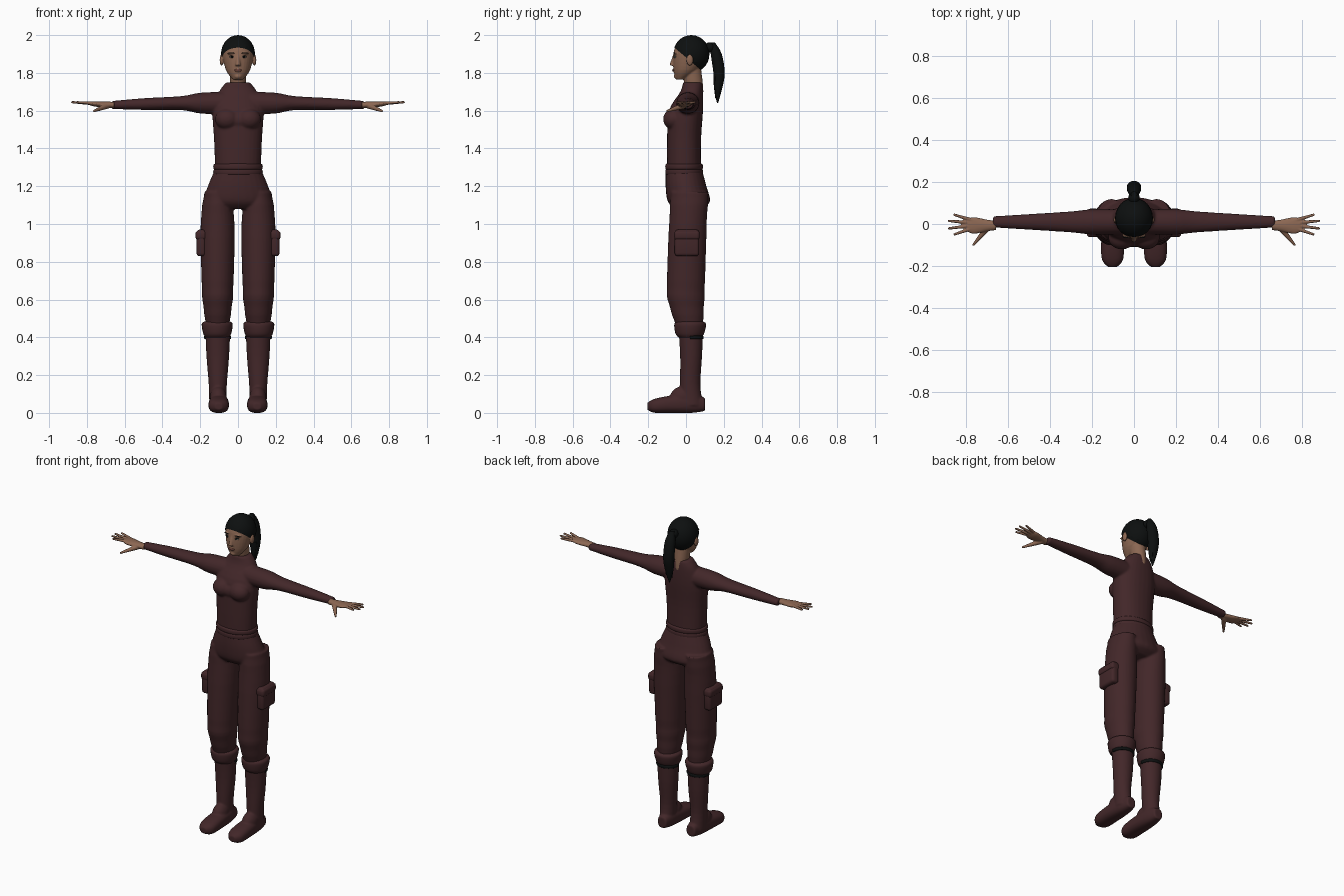
import bpy, bmesh, math, random
from mathutils import Matrix, Vector

default_cube = bpy.data.objects.get("Cube")
if default_cube:
    bpy.data.objects.remove(default_cube)
random.seed(4)

BOTH = (1, -1)
ONCE = (1,)


def material(name, *colour):
    mat = bpy.data.materials.new(name)
    mat.use_nodes = True
    mat.diffuse_color = (*colour, 1)
    shader = mat.node_tree.nodes["Principled BSDF"]
    shader.inputs["Base Color"].default_value = (*colour, 1)
    shader.inputs["Roughness"].default_value = 0.8
    return mat


CLOTH = material("dark maroon cloth", .055, .02, .022)
SKIN = material("warm skin", .26, .135, .085)
BLACK = material("black hair and straps", .004, .005, .005)
LIPS = material("lip brown", .16, .06, .045)
WHITE = material("eye white", .4, .36, .32)


def spline(rows, steps=4):
    """Fill in smooth values between the given rows."""
    dense = []
    last = len(rows) - 1
    for i in range(last):
        before, start, end, after = (Vector(rows[min(max(k, 0), last)])
                                     for k in range(i - 1, i + 3))
        for step in range(steps):
            t = step / steps
            straight = start.lerp(end, t * t * (3 - 2 * t))
            leave = (end - before) * (t * (1 - t) ** 2 / 2)
            arrive = (after - start) * (t * t * (1 - t) / 2)
            dense.append(straight + leave - arrive)
    return dense + [Vector(rows[last])]


Vector4 = Vector


def loft(bm, axis, rows, offset=0, sides=ONCE, power=1, ripple=0, count=28):
    """Closed tube along an axis; rows give position, centre, width, depth."""
    for side in sides:
        rings = []
        for pos, centre, width, depth in spline(rows):
            swell = 1 + ripple * math.sin(pos * 75)
            ring = []
            for k in range(count):
                angle = math.tau * k / count
                c, s = math.cos(angle), math.sin(angle)
                a = offset + width * swell * math.copysign(abs(c) ** power, c)
                b = centre + depth * swell * math.copysign(abs(s) ** power, s)
                x, y, z = {"x": (pos, a, b), "y": (a, pos, b), "z": (a, b, pos)}[axis]
                ring.append(bm.verts.new((x * side, y, z)))
            rings.append(ring)
        for low, high in zip(rings, rings[1:]):
            for k in range(count):
                bm.faces.new((low[k], low[k - 1], high[k - 1], high[k]))
        bm.faces.new(rings[0])
        bm.faces.new(rings[-1])


def band(bm, z, half, centre, width, depth, offset=0, sides=ONCE):
    """Horizontal belt with rounded edges."""
    rows = [(z + half * lift, centre, width * size, depth * size)
            for lift, size in ((-1, .93), (-.6, 1), (.6, 1), (1, .93))]
    loft(bm, "z", rows, offset, sides, count=40)


def ball(bm, centre, radii, sides=ONCE):
    for side in sides:
        place = Matrix.Translation((centre[0] * side, *centre[1:]))
        bmesh.ops.create_uvsphere(bm, u_segments=24, v_segments=14, radius=1,
                                  matrix=place @ Matrix.Diagonal((*radii, 1)))


def limb(bm, start, end, thick, thin, sides=ONCE):
    """Tapered rod between two points."""
    for side in sides:
        a, b = (Vector((p[0] * side, *p[1:])) for p in (start, end))
        turn = (b - a).to_track_quat("Z", "Y").to_matrix().to_4x4()
        bmesh.ops.create_cone(bm, cap_ends=True, segments=12, radius1=thick, radius2=thin,
                              depth=(b - a).length,
                              matrix=Matrix.Translation((a + b) / 2) @ turn)


def cut_away(bm, point, direction):
    geometry = bm.verts[:] + bm.edges[:] + bm.faces[:]
    bmesh.ops.bisect_plane(bm, geom=geometry, plane_co=point, plane_no=direction,
                           clear_outer=True)


def finish(name, bm, mat, voxel=0):
    """Make the object; a voxel size fuses its overlapping pieces."""
    bmesh.ops.recalc_face_normals(bm, faces=bm.faces)
    for face in bm.faces:
        face.smooth = len(face.verts) < 5
    mesh = bpy.data.meshes.new(name)
    bm.to_mesh(mesh)
    bm.free()
    mesh.materials.append(mat)
    ob = bpy.data.objects.new(name, mesh)
    bpy.context.scene.collection.objects.link(ob)
    if voxel:
        fuse = ob.modifiers.new("fuse", "REMESH")
        fuse.mode = "VOXEL"
        fuse.voxel_size = voxel
        fuse.use_smooth_shade = True
        ob.modifiers.new("soften", "SMOOTH").iterations = 3
    return ob


# Shirt: torso with collar, bust and sleeves
bm = bmesh.new()
loft(bm, "z", [(1.27, -.01, .12, .09), (1.45, -.01, .127, .09), (1.6, 0, .134, .09),
               (1.7, .03, .1, .06), (1.75, .035, .063, .05)], power=.9)
ball(bm, (.058, -.066, 1.555), (.064, .055, .055), BOTH)
ball(bm, (0, -.07, 1.55), (.06, .038, .045))
loft(bm, "x", [(.07, 1.64, .06, .06), (.2, 1.64, .06, .055), (.3, 1.64, .05, .037),
               (.5, 1.635, .037, .031), (.67, 1.63, .027, .021)], .01, BOTH)
finish("shirt", bm, CLOTH, .007)

# Trousers: pelvis and two creased legs
bm = bmesh.new()
loft(bm, "z", [(1.28, -.01, .126, .097), (1.2, 0, .16, .108), (1.12, .015, .18, .112),
               (1.08, .01, .15, .07)])
loft(bm, "z", [(1.17, .02, .07, .1), (1, .01, .09, .1), (.7, 0, .084, .1),
               (.6, 0, .08, .097), (.45, .02, .06, .07)], .108, BOTH, ripple=.014)
finish("trousers", bm, CLOTH, .007)

# Waistband in two folds
bm = bmesh.new()
for z in (1.275, 1.303):
    band(bm, z, .016, -.01, .13, .099)
finish("waistband", bm, CLOTH)

# Pouch and flap on each outer thigh
for label, side in zip(("left", "right"), BOTH):
    for piece, z, size in (("pocket", .9, (.05, .13, .14)), ("flap", .94, (.06, .135, .05))):
        bm = bmesh.new()
        place = Matrix.Translation((side * .195, .005, z))
        bmesh.ops.create_cube(bm, size=1, matrix=place @ Matrix.Diagonal((*size, 1)))
        ob = finish(f"{label}_thigh_{piece}", bm, CLOTH)
        rounding = ob.modifiers.new("rounding", "BEVEL")
        rounding.width = .016
        rounding.segments = 3

# Boots: shaft, foot and instep
bm = bmesh.new()
loft(bm, "z", [(.46, .025, .067, .066), (.3, .027, .06, .058), (.15, .022, .048, .054),
               (.04, .03, .045, .06)], .107, BOTH)
loft(bm, "y", [(-.205, .035, .02, .018), (-.17, .037, .05, .036), (-.09, .045, .054, .045),
               (.03, .05, .046, .05), (.1, .045, .03, .035)], .102, BOTH, power=.8)
ball(bm, (.105, -.02, .08), (.045, .065, .06), BOTH)
finish("boots", bm, CLOTH, .006)

# Flared cuffs at the boot tops
bm = bmesh.new()
loft(bm, "z", [(.4, .02, .062, .06), (.42, .02, .074, .076), (.47, .022, .082, .084),
               (.485, .022, .065, .065)], .11, BOTH)
finish("boot_cuffs", bm, CLOTH)

# Straps behind the calves
bm = bmesh.new()
band(bm, .4, .01, .025, .071, .068, .108, BOTH)
cut_away(bm, (0, .02, 0), (0, -1, 0))
finish("boot_straps", bm, BLACK)

# Hands: palm, four fanned fingers and a thumb
bm = bmesh.new()
loft(bm, "x", [(.655, 1.63, .022, .017), (.7, 1.632, .028, .016), (.76, 1.636, .04, .014),
               (.79, 1.64, .03, .009)], -.007, BOTH)
for k in range(4):
    angle = math.radians(17 - 12 * k)
    reach = .155 + .022 * math.sin(k * math.pi / 3)
    tip = (.71 + reach * math.cos(angle), reach * math.sin(angle), 1.645)
    limb(bm, (.71, 0, 1.635), tip, .012, .006, BOTH)
limb(bm, (.69, -.01, 1.627), (.765, -.102, 1.597), .017, .006, BOTH)
finish("hands", bm, SKIN, .0035)

# Head: skull, chin, mouth, brow, ears, nose and neck
bm = bmesh.new()
loft(bm, "z", [(1.765, -.03, .028, .023), (1.815, 0, .064, .066), (1.9, .02, .082, .087),
               (1.95, .025, .073, .073), (1.985, .03, .03, .03)])
ball(bm, (0, -.05, 1.782), (.02, .015, .014))
ball(bm, (0, -.058, 1.814), (.02, .013, .012))
ball(bm, (.032, -.052, 1.903), (.025, .015, .007), BOTH)
ball(bm, (.087, .02, 1.868), (.01, .018, .03), BOTH)
limb(bm, (0, -.06, 1.9), (0, -.074, 1.838), .007, .014)
loft(bm, "z", [(1.64, .045, .012, .03), (1.7, .045, .036, .047), (1.82, .03, .046, .05)])
finish("head_and_neck", bm, SKIN, .004)

# Eyes, brows and lips
bm = bmesh.new()
ball(bm, (.031, -.057, 1.884), (.014, .008, .005), BOTH)
finish("eyes", bm, WHITE)
bm = bmesh.new()
ball(bm, (.031, -.061, 1.884), (.006, .006, .005), BOTH)
ball(bm, (.031, -.058, 1.889), (.016, .008, .002), BOTH)
ball(bm, (.034, -.061, 1.905), (.02, .006, .003), BOTH)
finish("irises_lashes_and_brows", bm, BLACK)
bm = bmesh.new()
ball(bm, (0, -.066, 1.814), (.021, .007, .007))
finish("lips", bm, LIPS)

# Hair cap, trimmed along the hairline
bm = bmesh.new()
ball(bm, (0, .028, 1.9), (.09, .096, .1))
cut_away(bm, (0, -.065, 1.937), (0, -.135, -.16))
finish("hair_cap", bm, BLACK)

# Ponytail: knot, main lock and loose ends
bm = bmesh.new()
ball(bm, (0, .125, 1.935), (.027, .03, .027))
loft(bm, "z", [(1.96, .14, .014, .014), (1.9, .16, .031, .029), (1.8, .175, .034, .03),
               (1.72, .17, .026, .022), (1.64, .167, .003, .003)])
for strand in range(12):
    x, y = random.uniform(-.022, .022), random.uniform(.152, .19)
    limb(bm, (x, y, 1.78), (x * .7, y, random.uniform(1.65, 1.7)), .009, .001)
finish("ponytail", bm, BLACK)
